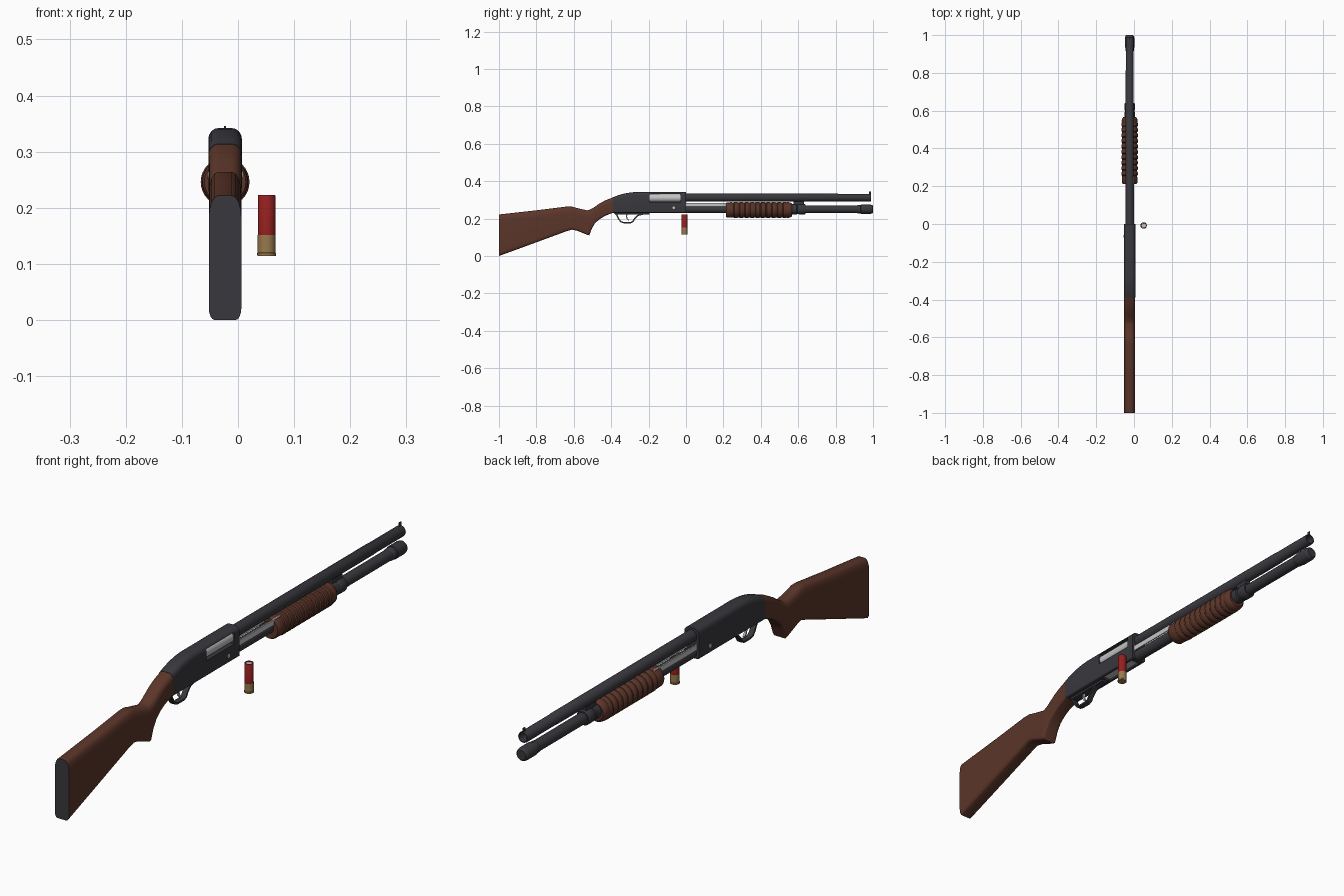
import bpy, bmesh, math
from mathutils import Vector

if "Cube" in bpy.data.objects:
    bpy.data.objects.remove(bpy.data.objects["Cube"])

CX = -0.023          # centre line of the gun


def material(name, r, g, b):
    m = bpy.data.materials.new(name)
    m.diffuse_color = (r, g, b, 1)
    m.use_nodes = True
    m.node_tree.nodes["Principled BSDF"].inputs["Base Color"].default_value = m.diffuse_color
    return m


STEEL = material("gunmetal", 0.040, 0.040, 0.048)
WOOD = material("walnut", 0.105, 0.036, 0.022)
SILVER = material("bright_steel", 0.55, 0.55, 0.55)
RED = material("shell_red", 0.30, 0.014, 0.014)
BRASS = material("brass", 0.32, 0.19, 0.075)


def finish(bm, name, mats, angle=35):
    bmesh.ops.recalc_face_normals(bm, faces=bm.faces)
    me = bpy.data.meshes.new(name)
    bm.to_mesh(me)
    bm.free()
    ob = bpy.data.objects.new(name, me)
    bpy.context.collection.objects.link(ob)
    for m in mats:
        me.materials.append(m)
    smooth(ob, angle)
    return ob


def smooth(ob, angle=35):
    bpy.ops.object.select_all(action='DESELECT')
    ob.select_set(True)
    bpy.context.view_layer.objects.active = ob
    bpy.ops.object.shade_smooth_by_angle(angle=math.radians(angle))


def skin(bm, rings, cap=True):
    """Bridge a list of vertex rings; returns the bands of faces."""
    bands = []
    for a, b in zip(rings, rings[1:]):
        n = len(a)
        bands.append([bm.faces.new((a[i], a[(i + 1) % n], b[(i + 1) % n], b[i])) for i in range(n)])
    if cap:
        bm.faces.new(rings[0])
        bm.faces.new(rings[-1])
    return bands


def lathe(name, profile, mats, centre, axis='y', seg=28, mat_of=None):
    """Profile of (position along axis, radius), closed with end caps."""
    bm = bmesh.new()
    rings = []
    for t, r in profile:
        ring = []
        for i in range(seg):
            a = 2 * math.pi * i / seg
            u, v = r * math.cos(a), r * math.sin(a)
            p = (centre[0] + u, t, centre[1] + v) if axis == 'y' else (centre[0] + u, centre[1] + v, t)
            ring.append(bm.verts.new(p))
        rings.append(ring)
    skin(bm, rings)
    if mat_of:
        for f in bm.faces:
            f.material_index = mat_of(f.calc_center_median())
    return finish(bm, name, mats)


def box(name, x, y, z, mat):
    bm = bmesh.new()
    bmesh.ops.create_cube(bm, size=1)
    for v in bm.verts:
        v.co = Vector([lo + (hi - lo) * (c + 0.5) for c, (lo, hi) in zip(v.co, (x, y, z))])
    return finish(bm, name, [mat])


def loft(name, stations, mats, seg=4):
    """Stations: y, bottom, top, half width, top corner (w, h), bottom corner (w, h)."""
    bm = bmesh.new()
    rings = []
    for y, zb, zt, hw, tw, th, bw, bh in stations:
        half = []
        for i in range(seg + 1):
            a = math.pi / 2 * i / seg
            half.append((hw - bw + bw * math.sin(a), zb + bh - bh * math.cos(a)))
        for i in range(seg + 1):
            a = math.pi / 2 * i / seg
            half.append((hw - tw + tw * math.cos(a), zt - th + th * math.sin(a)))
        pts = half + [(-x, z) for x, z in reversed(half)]
        rings.append([bm.verts.new((CX + x, y, z)) for x, z in pts])
    skin(bm, rings)
    if len(mats) > 1:      # second colour on the rear end face
        for f in bm.faces:
            if all(v.co.y < stations[0][0] + 1e-4 for v in f.verts):
                f.material_index = 1
    return finish(bm, name, mats)


def cut(ob, x, y, z):
    c = box("cutter", x, y, z, STEEL)
    c.hide_render = True
    m = ob.modifiers.new("cut", 'BOOLEAN')
    m.object, m.operation, m.solver = c, 'DIFFERENCE', 'EXACT'
    bpy.context.view_layer.objects.active = ob
    bpy.ops.object.modifier_apply(modifier=m.name)
    bpy.data.objects.remove(c)
    smooth(ob)


def ribbon(name, path, thick, half_w, mat):
    """Flat strip following a (y, z) path, thickened to the inside."""
    bm = bmesh.new()
    rings = []
    pts = [Vector(p) for p in path]
    for i, p in enumerate(pts):
        d = (pts[min(i + 1, len(pts) - 1)] - pts[max(i - 1, 0)]).normalized()
        q = p + Vector((-d.y, d.x)) * thick
        rings.append([bm.verts.new((CX + x, c.x, c.y)) for x, c in
                      ((-half_w, p), (half_w, p), (half_w, q), (-half_w, q))])
    skin(bm, rings)
    return finish(bm, name, [mat])


# Stock with pistol grip, dark butt face
loft("stock", [
    (-1.00, 0.000, 0.222, 0.029, 0.017, 0.040, 0.010, 0.022),
    (-0.80, 0.073, 0.244, 0.029, 0.017, 0.040, 0.010, 0.022),
    (-0.64, 0.132, 0.264, 0.029, 0.017, 0.040, 0.010, 0.020),
    (-0.61, 0.141, 0.264, 0.029, 0.017, 0.040, 0.010, 0.018),
    (-0.585, 0.136, 0.257, 0.029, 0.018, 0.035, 0.010, 0.014),
    (-0.53, 0.114, 0.244, 0.029, 0.018, 0.032, 0.010, 0.012),
    (-0.517, 0.110, 0.246, 0.029, 0.018, 0.030, 0.010, 0.012),
    (-0.503, 0.148, 0.253, 0.029, 0.018, 0.030, 0.010, 0.012),
    (-0.485, 0.177, 0.265, 0.029, 0.018, 0.028, 0.010, 0.012),
    (-0.46, 0.198, 0.282, 0.029, 0.018, 0.025, 0.010, 0.012),
    (-0.43, 0.216, 0.298, 0.029, 0.018, 0.022, 0.009, 0.010),
    (-0.39, 0.231, 0.313, 0.0295, 0.018, 0.020, 0.007, 0.007)], [WOOD, STEEL])

# Receiver with ejection port and loading port
receiver = loft("receiver", [(y, 0.231, zt, 0.030, 0.018, 0.020, 0.006, 0.006) for y, zt in
                ((-0.39, 0.314), (-0.365, 0.324), (-0.33, 0.334), (-0.30, 0.339), (-0.27, 0.342), (0.0, 0.342))],
                [STEEL])
cut(receiver, (CX + 0.008, 0.05), (-0.195, -0.03), (0.289, 0.331))
cut(receiver, (CX - 0.018, CX + 0.018), (-0.19, -0.02), (0.2, 0.241))
lathe("bolt", [(-0.2, 0.022), (-0.025, 0.022)], [SILVER], (CX + 0.004, 0.310))
box("shell_lifter", (CX - 0.015, CX + 0.015), (-0.185, -0.03), (0.235, 0.243), SILVER)
bm = bmesh.new()
bmesh.ops.create_cone(bm, cap_ends=True, segments=16, radius1=0.007, radius2=0.007, depth=0.063)
for v in bm.verts:
    v.co = Vector((CX + v.co.z, -0.065 + v.co.x, 0.258 + v.co.y))
finish(bm, "receiver_pin", [SILVER])

# Trigger guard and trigger
ribbon("trigger_guard", [(-0.385, 0.228), (-0.372, 0.216), (-0.362, 0.195), (-0.350, 0.180), (-0.335, 0.175),
                         (-0.295, 0.175), (-0.282, 0.181), (-0.272, 0.197), (-0.255, 0.214), (-0.225, 0.222),
                         (-0.195, 0.226)], 0.007, 0.010, STEEL)
box("guard_plate", (CX - 0.013, CX + 0.013), (-0.38, -0.195), (0.223, 0.235), STEEL)
ribbon("trigger", [(-0.318, 0.228), (-0.322, 0.212), (-0.318, 0.198), (-0.308, 0.188)], 0.007, 0.004, SILVER)

# Barrel with open bore, front sight
lathe("barrel", [(-0.005, 0.0215), (0.81, 0.0215), (0.812, 0.0205), (0.985, 0.0205), (0.99, 0.019),
                 (0.99, 0.016), (0.85, 0.016)], [STEEL], (CX, 0.312))
box("front_sight", (CX - 0.002, CX + 0.002), (0.978, 0.988), (0.328, 0.346), STEEL)

# Magazine tube with collars and end cap
lathe("magazine_tube", [(-0.005, 0.0205), (0.95, 0.0205)], [STEEL], (CX, 0.25))
lathe("magazine_cap", [(0.915, 0.0205), (0.918, 0.0225), (0.934, 0.0225), (0.936, 0.025), (0.985, 0.025),
                       (0.995, 0.0225), (1.0, 0.018)], [STEEL], (CX, 0.25))
lathe("rear_collar", [(0.56, 0.027), (0.592, 0.027), (0.596, 0.024)], [STEEL], (CX, 0.25))
lathe("front_collar", [(0.596, 0.024), (0.606, 0.028), (0.634, 0.028), (0.64, 0.025)], [STEEL], (CX, 0.25))
box("barrel_lug", (CX - 0.009, CX + 0.009), (0.575, 0.632), (0.262, 0.302), STEEL)

# Slide bars from receiver to fore-end
for side, s in (("left", -1), ("right", 1)):
    xs = sorted((CX + s * 0.017, CX + s * 0.022))
    box("slide_bar_" + side, xs, (-0.005, 0.25), (0.264, 0.284), SILVER)

# Ribbed fore-end
prof = [(0.213, 0.037), (0.218, 0.0405), (0.245, 0.0415)]
for i in range(10):
    y = 0.25 + i * 0.029
    prof += [(y, 0.0395), (y + 0.005, 0.0395), (y + 0.009, 0.0435), (y + 0.022, 0.0435), (y + 0.027, 0.0410)]
prof += [(0.545, 0.0425), (0.558, 0.040), (0.567, 0.033)]
lathe("fore_end", prof, [WOOD], (CX, 0.246), seg=32)

# Loose shell: brass base, red hull, recessed pale crimp
lathe("shell", [(0.114, 0.0165), (0.119, 0.0170), (0.120, 0.0160), (0.151, 0.0160), (0.1512, 0.0158),
                (0.221, 0.0158), (0.223, 0.0148), (0.223, 0.0125), (0.220, 0.0120)],
      [BRASS, RED, SILVER], (0.051, -0.008), axis='z', seg=24,
      mat_of=lambda c: 0 if c.z < 0.1505 else (2 if math.hypot(c.x - 0.051, c.y + 0.008) < 0.0115 else 1))
